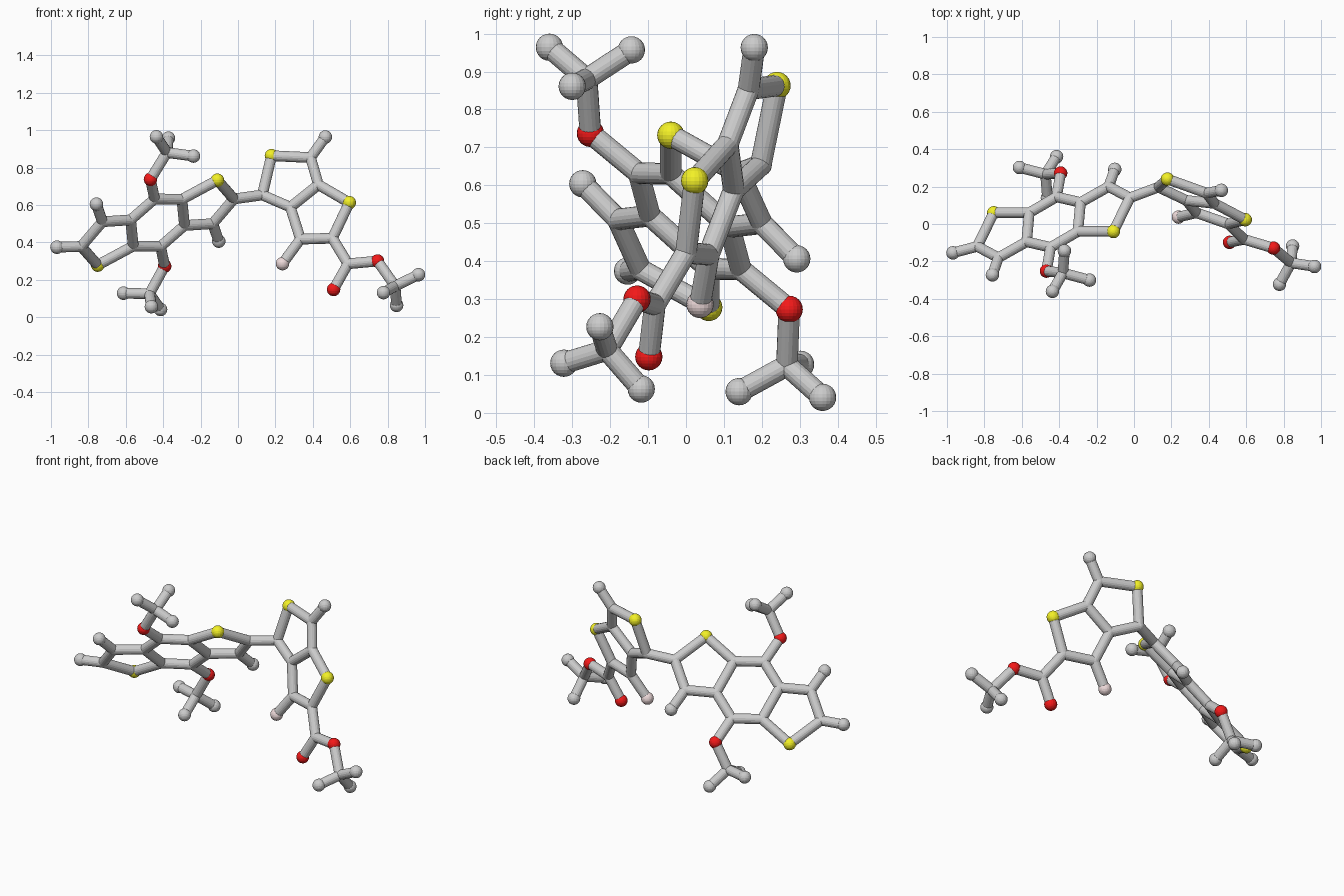
import bpy, bmesh
from mathutils import Vector, Matrix

if "Cube" in bpy.data.objects:
    bpy.data.objects.remove(bpy.data.objects["Cube"])

BALL, STICK = 0.036, 0.0285


def material(name, color):
    m = bpy.data.materials.new(name)
    m.diffuse_color = (*color, 1)
    m.use_nodes = True
    m.node_tree.nodes["Principled BSDF"].inputs["Base Color"].default_value = m.diffuse_color
    return m


MATS = {"S": material("yellow", (0.9, 0.88, 0.02)),
        "O": material("red", (0.9, 0.01, 0.01)),
        "F": material("pale_pink", (0.85, 0.7, 0.7))}
NAMES = {"S": "sulphur_ball", "O": "oxygen_ball", "F": "pink_ball",
         "C": "carbon_joint", "H": "end_ball"}


def add(name, bm, mat=None):
    me = bpy.data.meshes.new(name)
    bm.to_mesh(me)
    bm.free()
    if mat:
        me.materials.append(mat)
    ob = bpy.data.objects.new(name, me)
    bpy.context.collection.objects.link(ob)
    return ob


def ball(kind, pos):
    bm = bmesh.new()
    r = STICK * 1.03 if kind == "C" else BALL
    bmesh.ops.create_uvsphere(bm, u_segments=20, v_segments=12, radius=r,
                              matrix=Matrix.Translation(pos))
    add(NAMES[kind], bm, MATS.get(kind))


def stick(name, a, b):
    d = b - a
    rot = d.to_track_quat('Z', 'Y').to_matrix().to_4x4()
    bm = bmesh.new()
    bmesh.ops.create_cone(bm, cap_ends=True, segments=18, radius1=STICK,
                          radius2=STICK, depth=d.length,
                          matrix=Matrix.Translation((a + b) / 2) @ rot)
    add(name, bm)


# Left half of the three-ring core; the first letter gives the ball type
half = {
    "C1": (-0.838, -0.12, 0.378), "S1": (-0.75, 0.06, 0.278),
    "C2": (-0.725, -0.18, 0.51), "H2": (-0.757, -0.272, 0.604),
    "C3": (-0.574, -0.095, 0.52), "C4": (-0.56, 0.06, 0.38),
    "C5": (-0.446, -0.125, 0.632), "O5": (-0.468, -0.252, 0.737),
}
atoms = {k: Vector(v) for k, v in half.items()}
bonds = []
half_bonds = "C1-C2 C1-S1 S1-C4 C2-H2 C2-C3 C3-C4 C3-C5 C5-O5"

# The right half is the left one turned through the core's centre
centre = Vector((-0.43, 0.01, 0.505))
for k in list(half):
    atoms[k + "m"] = 2 * centre - atoms[k]
for pair in half_bonds.split():
    a, b = pair.split("-")
    bonds += [("core_bond", a, b), ("core_bond", a + "m", b + "m")]
bonds += [("core_bond", "C4", "C5m"), ("core_bond", "C4m", "C5")]

# Left end ball
atoms["H1"] = Vector((-0.968, -0.154, 0.374))
bonds.append(("end_bond", "C1", "H1"))


# Three-pronged end groups: root, centre, prongs
def end_group(root, tag, mid, prongs):
    atoms["C" + tag] = Vector(mid)
    bonds.append(("end_group_stem", root, "C" + tag))
    for i, p in enumerate(prongs):
        key = "H%s_%d" % (tag, i)
        atoms[key] = Vector(p)
        bonds.append(("end_group_prong", "C" + tag, key))


end_group("O5", "up", (-0.38, -0.262, 0.88),
          [(-0.436, -0.36, 0.964), (-0.372, -0.144, 0.957), (-0.238, -0.3, 0.861)])
end_group("O5m", "low", (-0.473, 0.266, 0.125),
          [(-0.414, 0.36, 0.041), (-0.463, 0.14, 0.056), (-0.612, 0.302, 0.128)])

# Right-hand double ring and its side branch
wing = {
    "C11": (0.13, 0.197, 0.653), "S11": (0.179, 0.24, 0.863),
    "C12": (0.388, 0.165, 0.853), "H12": (0.467, 0.18, 0.963),
    "C13": (0.43, 0.11, 0.708), "S13": (0.595, 0.023, 0.612),
    "C14": (0.28, 0.126, 0.588), "C15": (0.334, 0.06, 0.417),
    "F15": (0.238, 0.037, 0.286), "C16": (0.505, 0.0, 0.422),
    "C17": (0.588, -0.082, 0.285), "O17": (0.511, -0.098, 0.148),
    "O18": (0.746, -0.129, 0.3),
}
atoms.update({k: Vector(v) for k, v in wing.items()})
wing_bonds = ("C1m-C11 C11-S11 S11-C12 C12-H12 C12-C13 C13-C14 C14-C11 C13-S13 "
              "S13-C16 C16-C15 C15-C14 C15-F15 C16-C17 C17-O17 C17-O18")
bonds += [("wing_bond", *p.split("-")) for p in wing_bonds.split()]
end_group("O18", "tail", (0.84, -0.208, 0.166),
          [(0.965, -0.227, 0.227), (0.778, -0.322, 0.131), (0.848, -0.118, 0.063)])

# Build everything
for key, pos in atoms.items():
    ball(key[0], pos)
for name, a, b in bonds:
    stick(name, atoms[a], atoms[b])
